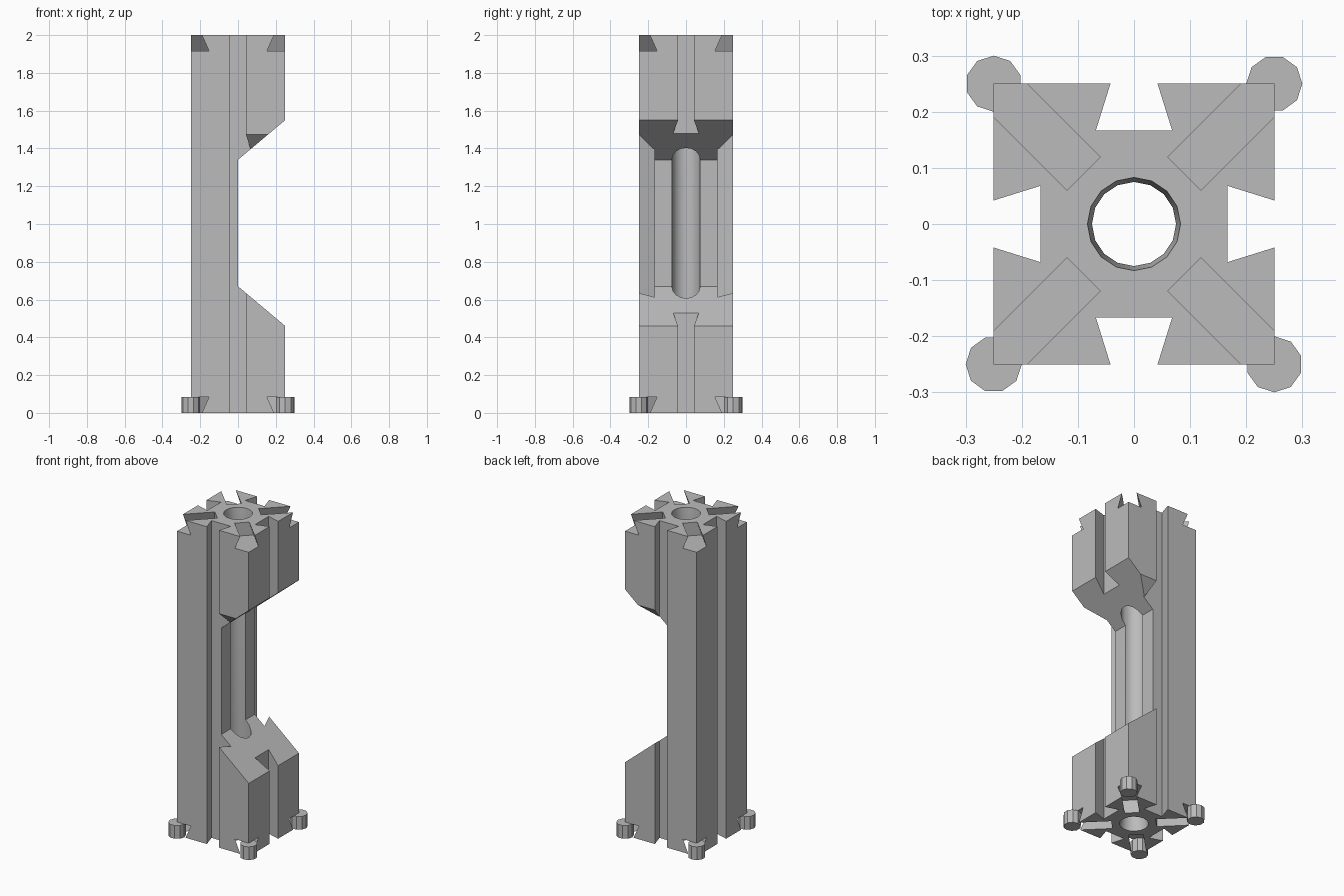
import bpy, bmesh
from math import radians
from mathutils import Matrix

if "Cube" in bpy.data.objects:
    bpy.data.objects.remove(bpy.data.objects["Cube"], do_unlink=True)

HALF, HEIGHT, DEPTH = 0.25, 2.0, 0.0833       # column half width, height, slot depth
NARROW, WIDE = 0.042, 0.068                   # dovetail half widths at mouth and floor
BORE = 0.075

grey = bpy.data.materials.new("plain_grey")
grey.use_nodes = True
colour = (0.5, 0.5, 0.5, 1)
grey.diffuse_color = colour
grey.node_tree.nodes["Principled BSDF"].inputs["Base Color"].default_value = colour


def make_object(name, bm):
    bmesh.ops.recalc_face_normals(bm, faces=bm.faces)
    mesh = bpy.data.meshes.new(name)
    bm.to_mesh(mesh)
    bm.free()
    mesh.materials.append(grey)
    obj = bpy.data.objects.new(name, mesh)
    bpy.context.collection.objects.link(obj)
    return obj


def prism(name, points, offset, matrix=Matrix()):
    """Extrude a closed 3D outline along an offset."""
    bm = bmesh.new()
    face = bm.faces.new([bm.verts.new(p) for p in points])
    new = bmesh.ops.extrude_face_region(bm, geom=[face])["geom"]
    bmesh.ops.translate(bm, vec=offset,
                        verts=[v for v in new if isinstance(v, bmesh.types.BMVert)])
    bm.faces.ensure_lookup_table()
    bmesh.ops.transform(bm, matrix=matrix, verts=bm.verts)
    return make_object(name, bm)


def lathe(name, rings, sides):
    """Stack rings of (radius, z) into a closed round solid."""
    bm = bmesh.new()
    loops = []
    for radius, z in rings:
        made = bmesh.ops.create_circle(bm, segments=sides, radius=radius,
                                       matrix=Matrix.Translation((0, 0, z)))
        loops.append(made["verts"])
    for low, high in zip(loops, loops[1:]):
        for i in range(sides):
            j = (i + 1) % sides
            bm.faces.new((low[i], low[j], high[j], high[i]))
    bm.faces.new(loops[0])
    bm.faces.new(loops[-1])
    return make_object(name, bm)


def cut(target, cutter):
    cutter.hide_render = True
    mod = target.modifiers.new("cut", "BOOLEAN")
    mod.operation, mod.solver, mod.object = "DIFFERENCE", "EXACT", cutter
    bpy.context.view_layer.objects.active = target
    bpy.ops.object.modifier_apply(modifier=mod.name)
    bpy.data.objects.remove(cutter, do_unlink=True)


# Column: square section with a dovetail groove in every side
side = [(-HALF, -HALF), (-NARROW, -HALF), (-WIDE, DEPTH - HALF),
        (WIDE, DEPTH - HALF), (NARROW, -HALF)]
outline = []
for turn in range(4):
    for x, y in side:
        for _ in range(turn):
            x, y = -y, x
        outline.append((x, y, 0))
column = prism("column", outline, (0, 0, HEIGHT))

# Central bore, flared at both ends
flare = BORE + 0.008
cut(column, lathe("bore_cutter", [(flare, 0), (BORE, DEPTH),
                                  (BORE, HEIGHT - DEPTH), (flare, HEIGHT)], 16))

# Large window on the left side with sloping ends
slope = 0.84
reach = 0.4
window = [(0, -1, 0.67), (reach, -1, 0.67 - slope * reach),
          (reach, -1, 1.34 + slope * reach), (0, -1, 1.34)]
cut(column, prism("window_cutter", window, (0, 2, 0)))

# Slanted relief facets under the upper window edge
for s in (-1, 1):
    relief = [(0, s * 0.167, 1.1), (0, s * 0.167, 1.392),
              (0, s * 0.267, 1.492), (0, s * 0.267, 1.1)]
    cut(column, prism("relief_cutter", relief, (HALF - 0.05, 0, 0)))

# Diagonal dovetail slots in both ends
extra = 0.02
spread = NARROW - (WIDE - NARROW) * extra / DEPTH
for end in (0, 1):
    for turn in range(4):
        z = lambda d: HEIGHT - d if end else d
        section = [(0.127, -spread, z(-extra)), (0.127, spread, z(-extra)),
                   (0.127, WIDE, z(DEPTH)), (0.127, -WIDE, z(DEPTH))]
        spin = Matrix.Rotation(radians(45 + 90 * turn), 4, "Z")
        cut(column, prism("slot_cutter", section, (0.4, 0, 0), spin))

# Smooth the bore, keep all other edges sharp
bpy.ops.object.select_all(action="DESELECT")
column.select_set(True)
bpy.context.view_layer.objects.active = column
bpy.ops.object.shade_smooth_by_angle(angle=radians(30))

# Ten-sided pegs at the foot of each corner
for turn, name in enumerate(("back_left", "back_right", "front_right", "front_left")):
    peg = lathe(name + "_peg", [(0.05, 0), (0.05, DEPTH)], 10)
    spin = Matrix.Rotation(radians(90 * turn), 4, "Z")
    start = Matrix.Rotation(radians(90), 4, "Z")     # first corner points sideways
    peg.data.transform(spin @ Matrix.Translation((HALF, HALF, 0)) @ start.inverted())
